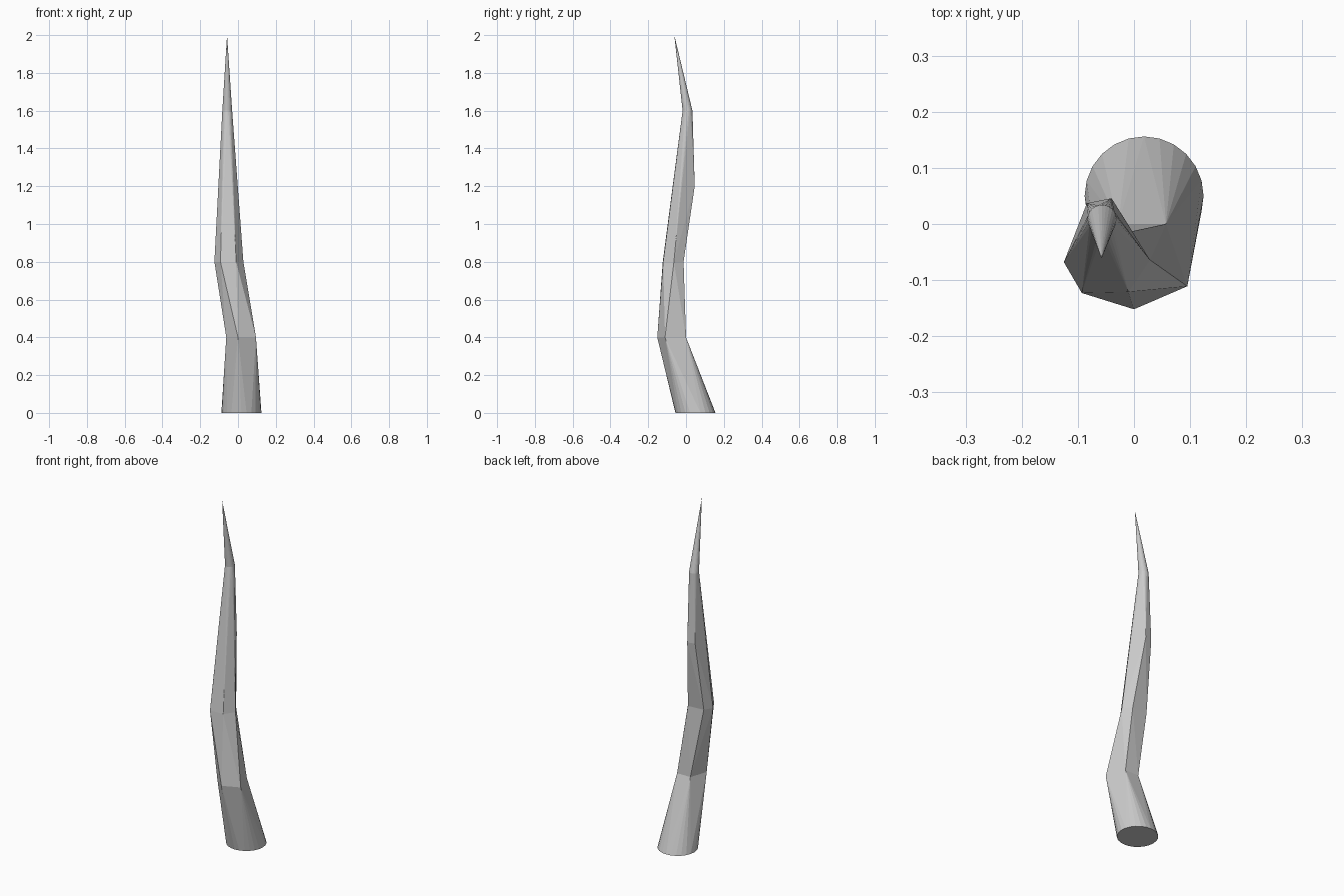
import bpy, bmesh, math

if "Cube" in bpy.data.objects:
    bpy.data.objects.remove(bpy.data.objects["Cube"])

def circle(cx, cy, z, r, n=24):
    return [(cx + r * math.cos(2 * math.pi * i / n),
             cy + r * math.sin(2 * math.pi * i / n), z) for i in range(n)]

def level(z, pts):
    return [(x, y, z) for x, y in pts]

# Cross-sections from the round base to the pointed tip
base = circle(0.018, 0.05, 0.0, 0.106)
knee = level(0.4, [(0, -.152), (.095, -.111), (.057, 0), (-.028, 0), (-.062, -.1)])
waist = level(0.8, [(-.125, -.068), (-.093, -.123), (-.01, -.121),
                    (.0285, -.064), (-.003, -.013), (-.1, -.02)])
back_bulge = level(1.2, [(-.04, .046), (-.084, .037)])
neck = circle(-0.057, 0.008, 1.6, 0.026)
tip = [(-0.058, -0.062, 2.0)]

# Skin each segment with a hull, sharing the rings between segments
bm = bmesh.new()
sections = [[bm.verts.new(p) for p in s] for s in (base, knee, waist, neck, tip)]
bulge = [bm.verts.new(p) for p in back_bulge]
for i in range(4):
    verts = sections[i] + sections[i + 1] + (bulge if i == 2 else [])
    bmesh.ops.convex_hull(bm, input=verts)
    # Remove the internal caps, keeping only the base disc
    caps = [f for f in bm.faces
            if f.verts[0].co.z > 0.1
            and max(v.co.z for v in f.verts) - min(v.co.z for v in f.verts) < 1e-4]
    bmesh.ops.delete(bm, geom=caps, context='FACES_ONLY')
bmesh.ops.recalc_face_normals(bm, faces=bm.faces[:])

mesh = bpy.data.meshes.new("bent_spike")
bm.to_mesh(mesh)
bm.free()
bpy.context.collection.objects.link(bpy.data.objects.new("bent_spike", mesh))
